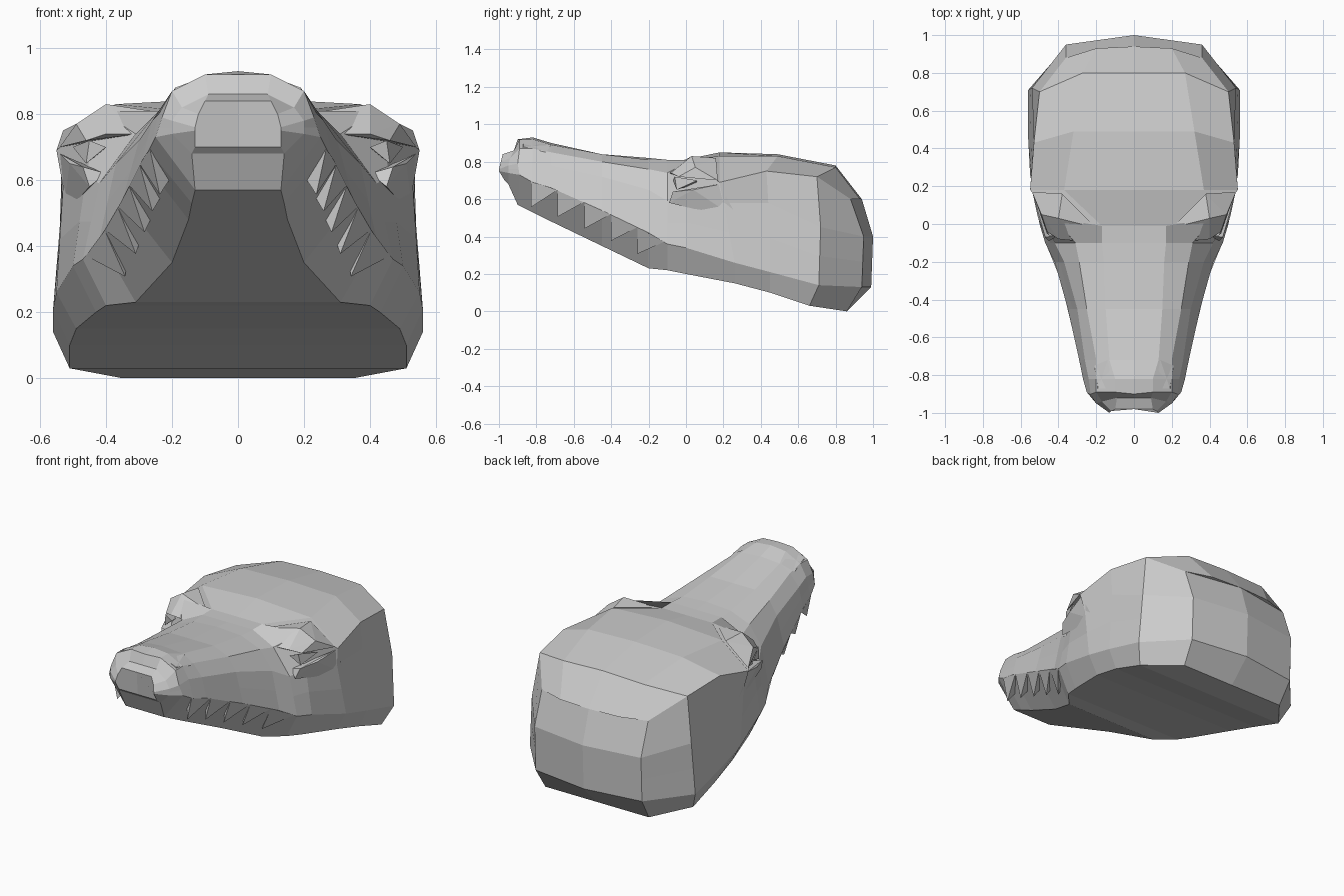
import bpy
import bmesh
from mathutils import Vector

default_cube = bpy.data.objects.get("Cube")
if default_cube:
    bpy.data.objects.remove(default_cube, do_unlink=True)

skin = bpy.data.materials.new("grey_hide")
skin.use_nodes = True
grey = (0.6, 0.6, 0.6, 1.0)
skin.diffuse_color = grey
skin.node_tree.nodes["Principled BSDF"].inputs["Base Color"].default_value = grey


def point(values):
    """Turn hundredths into a vector."""
    return Vector(values) / 100


def finish(bm, name):
    """Mirror the left half, weld the seam and make a flat-shaded object."""
    copy = bmesh.ops.duplicate(bm, geom=bm.verts[:] + bm.edges[:] + bm.faces[:])["geom"]
    for item in copy:
        if isinstance(item, bmesh.types.BMVert):
            item.co.x *= -1
    bmesh.ops.reverse_faces(bm, faces=[f for f in copy if isinstance(f, bmesh.types.BMFace)])
    bmesh.ops.remove_doubles(bm, verts=bm.verts[:], dist=0.0005)
    bmesh.ops.recalc_face_normals(bm, faces=bm.faces[:])
    mesh = bpy.data.meshes.new(name)
    bm.to_mesh(mesh)
    bm.free()
    mesh.materials.append(skin)
    obj = bpy.data.objects.new(name, mesh)
    bpy.context.collection.objects.link(obj)
    return obj


def add_hull(bm, points):
    """Add a faceted solid wrapped around a few points."""
    verts = [bm.verts.new(p) for p in points]
    result = bmesh.ops.convex_hull(bm, input=verts)
    unused = [v for v in result["geom_interior"] if isinstance(v, bmesh.types.BMVert)]
    bmesh.ops.delete(bm, geom=unused, context="VERTS")


def make_pair(name, points):
    bm = bmesh.new()
    add_hull(bm, [point(p) for p in points])
    return finish(bm, name)


# Lengthwise contour lines of the head, nose to back, in hundredths
crown = [(0, -98, 84), (0, -92, 86), (0, -90, 92), (0, -82, 93), (0, -72, 90), (0, -45, 84),
         (0, -20, 82), (0, -10, 81), (0, -1, 81), (0, 18, 85), (0, 49, 84), (0, 80, 78),
         (0, 94, 60), (0, 94, 60)]
bridge = [(10, -98, 84), (9, -92, 86), (10, -89, 92), (10, -82, 92), (13, -72, 89), (15, -45, 84),
          (16, -20, 81), (17, -10, 81), (17, -1, 81), (37, 18, 83), (32, 49, 83), (27, 80, 77),
          (20, 93, 60), (0, 94, 60)]
brow = [(12, -99, 80), (17, -94, 82), (20, -89, 87), (20, -82, 87), (20, -72, 85), (25, -45, 80),
        (29, -20, 76), (31, -10, 74), (42, 3, 81), (55, 18, 69), (53, 43, 75), (50, 70, 72),
        (36, 88, 60), (0, 94, 60)]
cheek = [(13, -100, 76), (20, -95, 78), (23, -90, 79), (24, -82, 80), (26, -72, 78), (30, -45, 72),
         (37, -20, 65), (42, -10, 59), (46, 0, 61), (53, 20, 58), (53, 44, 58), (54, 72, 45),
         (36, 95, 40), (0, 100, 40)]
lip = [(13, -100, 75), (20, -95, 74), (25, -89, 73), (27, -82, 69), (29, -72, 66), (35, -45, 54),
       (42, -20, 42), (47, -10, 36), (50, 0, 34), (55, 26, 26), (56, 45, 21), (56, 71, 14),
       (36, 94, 13), (0, 99, 13)]
belly = [(13, -97, 70), (14, -95, 68), (13, -90, 57), (14, -82, 53), (15, -72, 48), (20, -45, 35),
         (31, -20, 23), (40, -10, 22), (43, 0, 20), (49, 26, 15), (51, 45, 10), (51, 66, 3),
         (35, 86, 0), (0, 86, 0)]

# Head: loft the contour lines into one shell
bm = bmesh.new()
rings = []
for station in zip(crown, bridge, brow, cheek, lip, belly):
    top, inner, ridge, side, mouth, under = map(point, station)
    centre = Vector((0, under.y, under.z))
    outline = [top, inner, ridge, side, (side + mouth) / 2, mouth, under, centre]
    rings.append([bm.verts.new(p) for p in outline])
for front, back in zip(rings, rings[1:]):
    for i in range(len(front) - 1):
        bm.faces.new((front[i], front[i + 1], back[i + 1], back[i]))
bm.faces.new(rings[0][::-1])
finish(bm, "head")

# Eyes: brow lids, lower lids and narrow eyeballs
make_pair("upper_eyelids", [(20, -2, 80), (40, 3, 83), (49, 5, 77), (54, 17, 70),
                            (40, -8, 74), (46, -4, 72), (30, -9, 74), (38, 16, 82)])
make_pair("lower_eyelids", [(45, -9, 58), (47, -7, 64), (51, 4, 65), (54, 18, 68),
                            (53, 28, 49), (45, 5, 58), (40, -6, 62)])
make_pair("eyeballs", [(40, -7, 70), (45, -6, 72), (46, -5, 65), (50, 6, 70), (42, 5, 68)])

# Nostril ridges on the nose pad
make_pair("nostril_ridges", [(19, -87, 88), (20, -88, 85), (21, -75, 85),
                             (14, -72, 89), (11, -87, 91)])


def lip_point(y):
    """Find the lip position at a given length."""
    path = [point(p) for p in lip]
    for a, b in zip(path, path[1:]):
        if a.y <= y <= b.y:
            return a.lerp(b, (y - a.y) / (b.y - a.y))


# Teeth: a sawtooth row hanging from each lip
bm = bmesh.new()
for i in range(5):
    y = -0.83 + i * 0.143
    start, end = lip_point(y), lip_point(y + 0.14)
    inside = (start + end) / 2 + Vector((-0.1, 0, -0.03))
    tip = start + Vector((-0.03 - 0.008 * i, 0, -0.14))
    add_hull(bm, [start, end, inside, tip])
finish(bm, "teeth")
